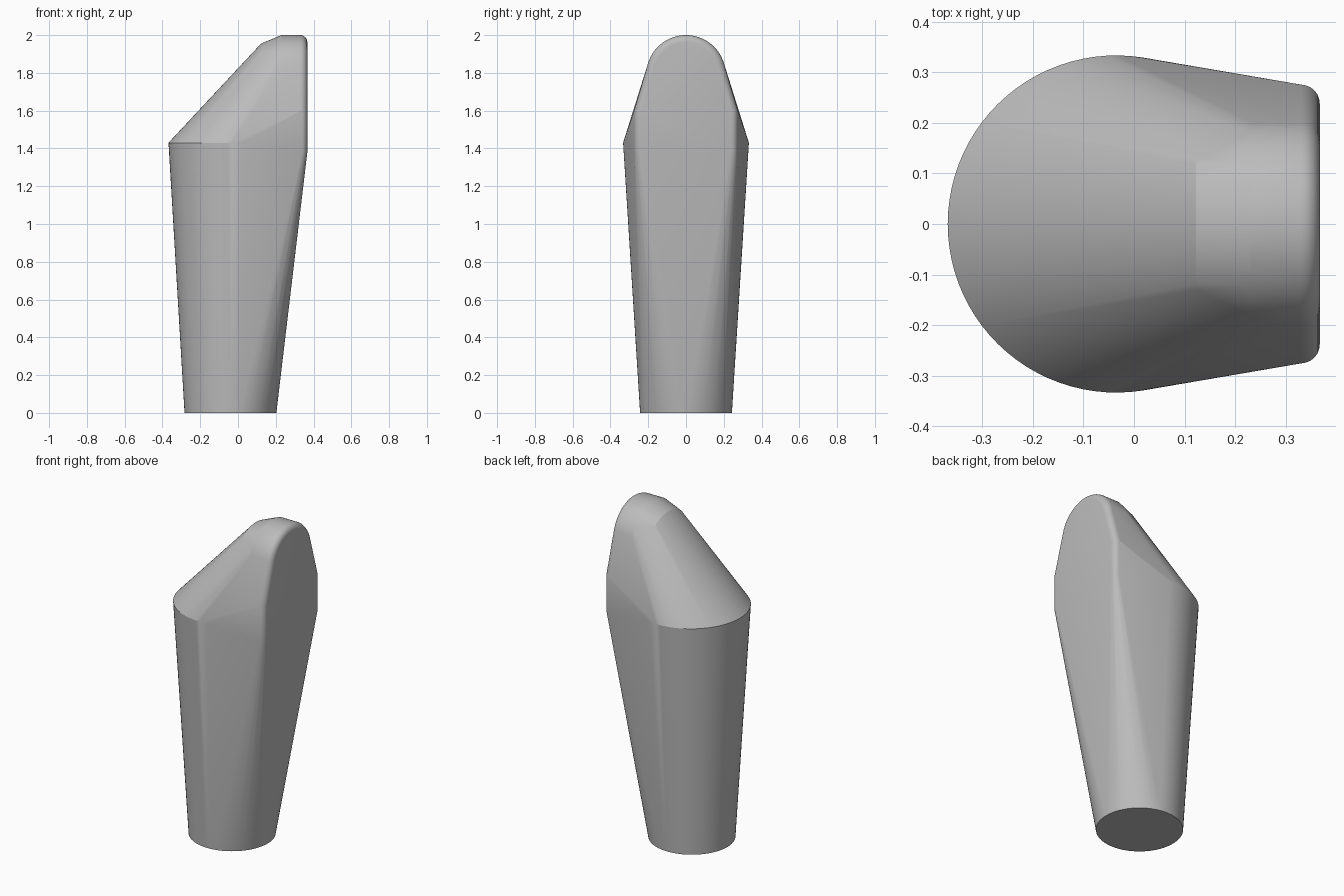
import bpy, bmesh
from math import sin, cos, radians, pi, sqrt

cube = bpy.data.objects.get("Cube")
if cube:
    bpy.data.objects.remove(cube, do_unlink=True)

grey = bpy.data.materials.new("plain_grey")
grey.use_nodes = True
colour = (0.5, 0.5, 0.5, 1)
grey.diffuse_color = colour
grey.node_tree.nodes["Principled BSDF"].inputs["Base Color"].default_value = colour


def arc(start, end, steps):
    """Evenly spaced angles in radians."""
    return [radians(start + (end - start) * i / steps) for i in range(steps + 1)]


def arch(x, radius, centre_z=1.79):
    """Rounded top of the upright back, as a cross-section at x."""
    return [(x, radius * sin(a), centre_z + radius * cos(a)) for a in arc(-73, 73, 32)]


points = []

# Round foot
points += [(-0.04 + 0.243 * cos(a), 0.243 * sin(a), 0) for a in arc(0, 360, 64)[:-1]]

# Curved rim where the slanted top begins
points += [(-0.035 + 0.333 * cos(a), 0.333 * sin(a), 1.43) for a in arc(81, 279, 48)]

# Bevel between slanted top and ridge
points += [(0.122, y, 1.745 + sqrt(0.21 ** 2 - y * y))
           for y in [0.13 * i / 10 for i in range(-10, 11)]]

# Ridge
points += arch(0.23, 0.21)

# Flat back with a rounded border
border = 0.037
for a in arc(0, 90, 6):
    x = 0.33 + border * sin(a)
    inset = border * (1 - cos(a))
    points += arch(x, 0.21 - inset)
    for side in (-1, 1):
        points += [(x, side * (0.275 - inset), z) for z in (1.38, 1.6)]

# Skin the sections into one solid
bm = bmesh.new()
for p in points:
    bm.verts.new(p)
bmesh.ops.remove_doubles(bm, verts=bm.verts, dist=0.0005)
hull = bmesh.ops.convex_hull(bm, input=bm.verts)
spare = {v for v in hull["geom_interior"] + hull["geom_unused"]
         if isinstance(v, bmesh.types.BMVert)}
bmesh.ops.delete(bm, geom=list(spare), context="VERTS")
bmesh.ops.dissolve_limit(bm, angle_limit=radians(0.3), verts=bm.verts, edges=bm.edges)
bmesh.ops.recalc_face_normals(bm, faces=bm.faces)

mesh = bpy.data.meshes.new("tapered_peg")
bm.to_mesh(mesh)
bm.free()
mesh.materials.append(grey)
peg = bpy.data.objects.new("tapered_peg", mesh)
bpy.context.collection.objects.link(peg)

bpy.ops.object.select_all(action="DESELECT")
peg.select_set(True)
bpy.context.view_layer.objects.active = peg
bpy.ops.object.shade_smooth_by_angle(angle=radians(20))
